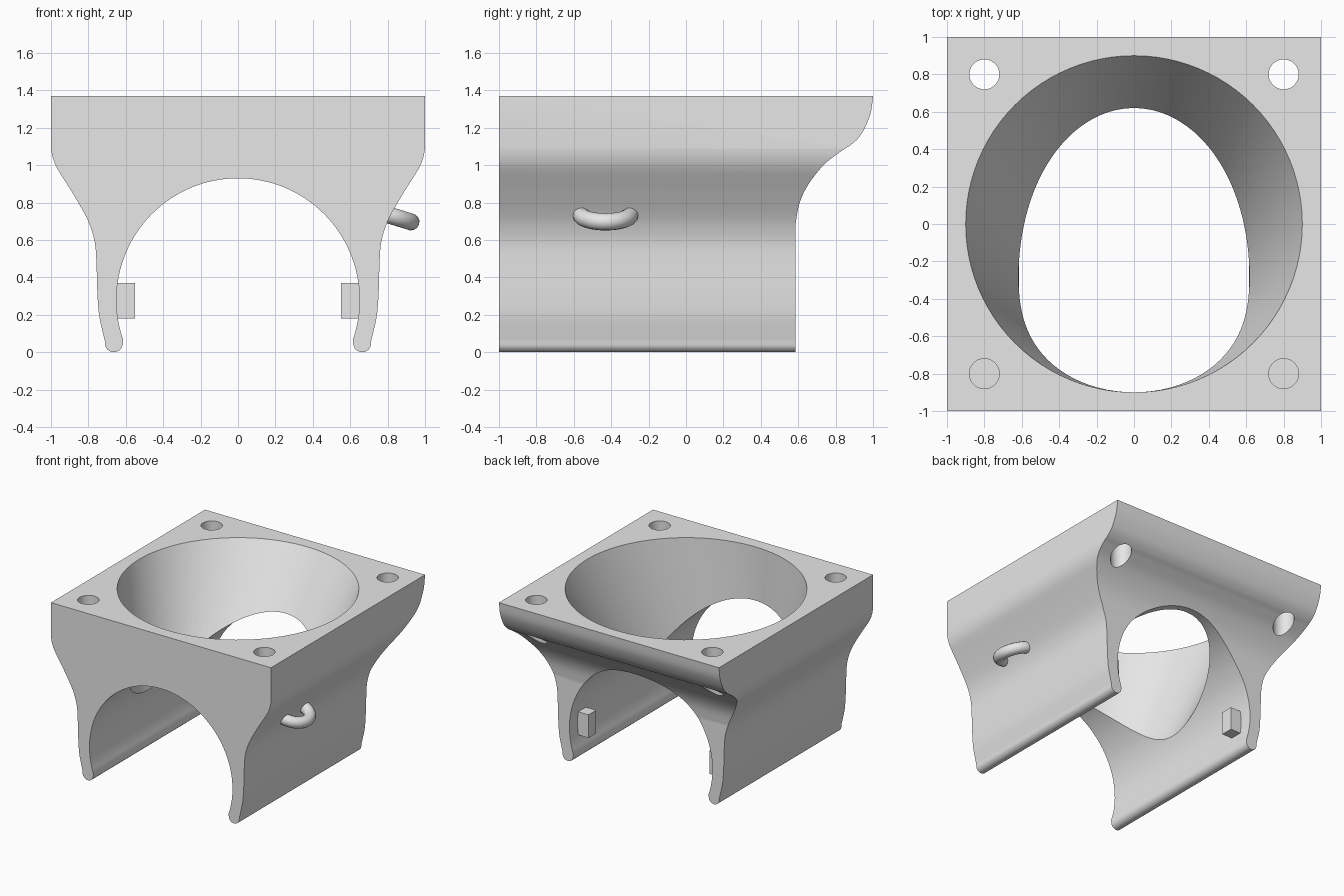
import bpy, bmesh, math
from mathutils import Vector, Matrix

if "Cube" in bpy.data.objects:
    bpy.data.objects.remove(bpy.data.objects["Cube"], do_unlink=True)

grey = bpy.data.materials.new("plain grey")
grey.use_nodes = True
grey.diffuse_color = (0.8, 0.8, 0.8, 1)
grey.node_tree.nodes["Principled BSDF"].inputs["Base Color"].default_value = (0.8, 0.8, 0.8, 1)

TOP = 1.37        # height of the flat mounting face
BORE = 0.65       # radius of the arch
BORE_Z = 0.28     # height of the arch centre


def add_object(name, bm):
    bmesh.ops.recalc_face_normals(bm, faces=bm.faces[:])
    mesh = bpy.data.meshes.new(name)
    bm.to_mesh(mesh)
    bm.free()
    mesh.materials.append(grey)
    obj = bpy.data.objects.new(name, mesh)
    bpy.context.collection.objects.link(obj)
    return obj


def prism(name, points, offset):
    """Extrude a closed outline along an offset."""
    bm = bmesh.new()
    face = bm.faces.new([bm.verts.new(p) for p in points])
    new = bmesh.ops.extrude_face_region(bm, geom=[face])["geom"]
    moved = [v for v in new if isinstance(v, bmesh.types.BMVert)]
    bmesh.ops.translate(bm, verts=moved, vec=offset)
    return add_object(name, bm)


def cylinder(name, x, y, low, high, r_low, r_high, sides):
    bm = bmesh.new()
    bmesh.ops.create_cone(bm, cap_ends=True, segments=sides, radius1=r_low,
                          radius2=r_high, depth=high - low,
                          matrix=Matrix.Translation((x, y, (low + high) / 2)))
    return bm


def smooth_line(points, steps=5):
    """Round off a coarse line with a spline through its points."""
    p = [Vector(q) for q in points]
    p = [p[0]] + p + [p[-1]]
    line = []
    for a, b, c, d in zip(p, p[1:], p[2:], p[3:]):
        for i in range(steps):
            t = i / steps
            line.append(0.5 * (2 * b + (c - a) * t + (2 * a - 5 * b + 4 * c - d) * t ** 2
                               + (3 * b - a - 3 * c + d) * t ** 3))
    return line + [p[-1]]


def arc(cx, cz, r, start, end, steps):
    angles = [math.radians(start + (end - start) * i / steps) for i in range(steps + 1)]
    return [Vector((cx + r * math.cos(a), cz + r * math.sin(a))) for a in angles]


def cut(target, cutter, operation):
    mod = target.modifiers.new("cut", "BOOLEAN")
    mod.operation = operation
    mod.solver = "EXACT"
    mod.object = cutter
    bpy.context.view_layer.objects.active = target
    bpy.ops.object.modifier_apply(modifier=mod.name)
    bpy.data.objects.remove(cutter, do_unlink=True)


def shade(obj):
    bpy.ops.object.select_all(action="DESELECT")
    obj.select_set(True)
    bpy.context.view_layer.objects.active = obj
    bpy.ops.object.shade_smooth_by_angle(angle=math.radians(30))


# Body: arched front outline, one half mirrored, extruded front to back
flank = smooth_line([(1, 1.09), (0.99, 1.04), (0.965, 0.98), (0.89, 0.86), (0.82, 0.74),
                     (0.785, 0.66), (0.763, 0.57), (0.756, 0.45), (0.752, 0.32),
                     (0.743, 0.2), (0.724, 0.11), (0.712, 0.06)])
half = [Vector((1, TOP))] + flank
half += arc(0.664, 0.048, 0.048, -10, -180, 10)
half += arc(0, BORE_Z, BORE, -19, 90, 36)
outline = half + [Vector((-p.x, p.y)) for p in reversed(half[:-1])]
body = prism("duct_body", [(p.x, -1, p.y) for p in outline], (0, 2.2, 0))

# Curved back, an outline swept from side to side
back = smooth_line([(1, TOP), (0.985, 1.27), (0.94, 1.17), (0.89, 1.115), (0.83, 1.075),
                    (0.735, 1.0), (0.65, 0.89), (0.605, 0.79), (0.585, 0.68)])
side = [(-1.2, 1.5), (1, 1.5)] + [tuple(p) for p in back] + [(0.585, -0.2), (-1.2, -0.2)]
cut(body, prism("side_cutter", [(-1.2, y, z) for y, z in side], (2.4, 0, 0)), "INTERSECT")

# Funnel: slanted cone whose front wall is upright
taper, rim, high = 0.318, 0.9, 1.5
bm = cylinder("funnel_cutter", 0, 0, 0, high, rim - taper * TOP,
              rim + taper * (high - TOP), 96)
for v in bm.verts:
    v.co.y -= taper * (TOP - v.co.z)
cut(body, add_object("funnel_cutter", bm), "DIFFERENCE")

# Screw holes: open at the back, blind at the front
for x in (-0.8, 0.8):
    for y, low in ((-0.8, 1.07), (0.8, 0.6)):
        hole = cylinder("hole_cutter", x, y, low, 1.5, 0.08, 0.08, 40)
        cut(body, add_object("hole_cutter", hole), "DIFFERENCE")
shade(body)

# Stop blocks inside the legs
for name, s in (("left_stop_block", 1), ("right_stop_block", -1)):
    bm = bmesh.new()
    bmesh.ops.create_cube(bm, size=1, matrix=Matrix.Translation((0.615 * s, 0.43, 0.275))
                          @ Matrix.Diagonal((0.13, 0.1, 0.19, 1)))
    add_object(name, bm)

# Cable loop on the left flank, tilted square to the slope
curve = bpy.data.curves.new("cable_loop", "CURVE")
curve.dimensions = "3D"
curve.bevel_depth = 0.046
curve.bevel_resolution = 5
path = arc(0, 0, 0.13, -112, 112, 32)
spline = curve.splines.new("POLY")
spline.points.add(len(path) - 1)
for point, p in zip(spline.points, path):
    point.co = (p.x, p.y, 0, 1)
loop = bpy.data.objects.new("cable_loop", curve)
bpy.context.collection.objects.link(loop)
loop.location = (0.8, -0.43, 0.735)
loop.rotation_euler = (0, math.radians(17), 0)
curve.materials.append(grey)
bpy.ops.object.select_all(action="DESELECT")
loop.select_set(True)
bpy.context.view_layer.objects.active = loop
bpy.ops.object.convert(target="MESH")
shade(bpy.context.view_layer.objects.active)
